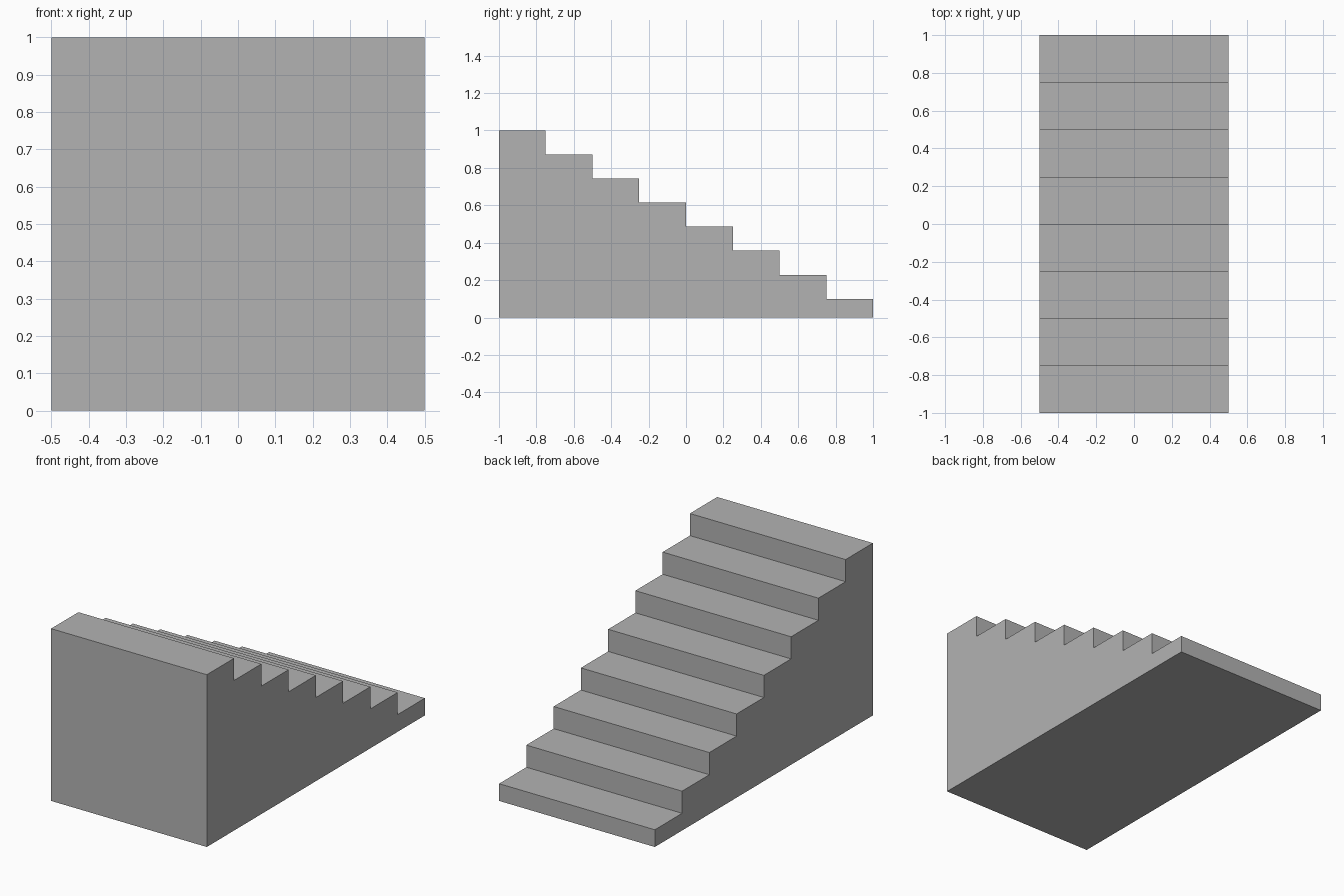
import bpy
import bmesh

if "Cube" in bpy.data.objects:
    bpy.data.objects.remove(bpy.data.objects["Cube"])

STEPS = 8
WIDTH, LENGTH, HEIGHT = 1.0, 2.0, 1.0
FIRST_RISE = 0.1
TREAD = LENGTH / STEPS
RISE = (HEIGHT - FIRST_RISE) / (STEPS - 1)

# Stepped side profile in (y, z): tall at the front, descending to the back
profile = [(-LENGTH / 2, 0.0)]
for i in range(STEPS):
    y = -LENGTH / 2 + i * TREAD
    z = HEIGHT - i * RISE
    profile += [(y, z), (y + TREAD, z)]
profile.append((LENGTH / 2, 0.0))

# Extrude the profile across the width
bm = bmesh.new()
side = bm.faces.new([bm.verts.new((-WIDTH / 2, y, z)) for y, z in profile])
extruded = bmesh.ops.extrude_face_region(bm, geom=[side], use_keep_orig=True)
moved = [v for v in extruded["geom"] if isinstance(v, bmesh.types.BMVert)]
bmesh.ops.translate(bm, verts=moved, vec=(WIDTH, 0, 0))
bmesh.ops.recalc_face_normals(bm, faces=bm.faces)

mesh = bpy.data.meshes.new("staircase")
bm.to_mesh(mesh)
bm.free()

# Plain grey finish
grey = bpy.data.materials.new("plain grey")
grey.diffuse_color = (0.45, 0.45, 0.45, 1.0)
grey.use_nodes = True
grey.node_tree.nodes["Principled BSDF"].inputs["Base Color"].default_value = grey.diffuse_color
mesh.materials.append(grey)

staircase = bpy.data.objects.new("staircase", mesh)
bpy.context.collection.objects.link(staircase)
